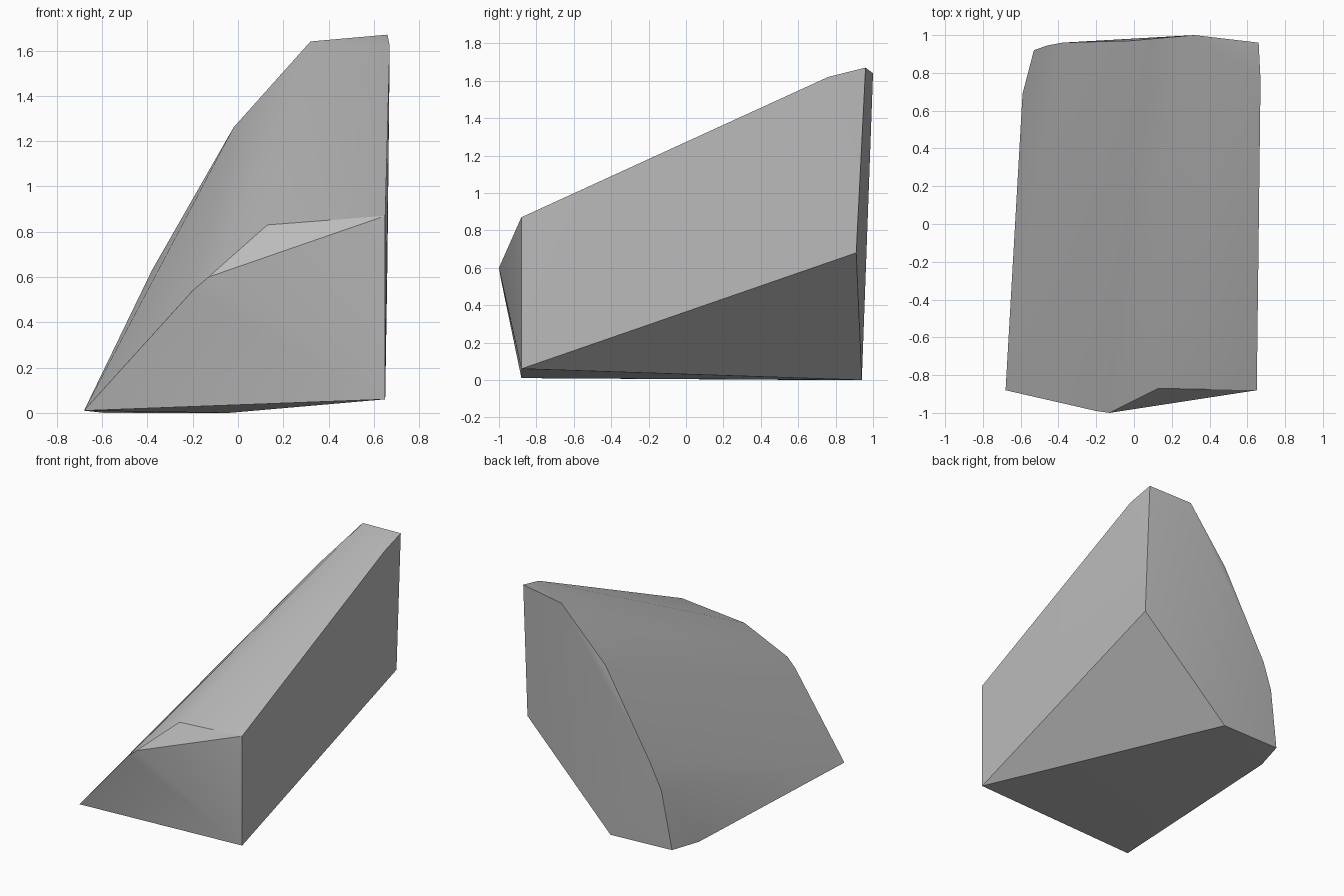
import bpy
import bmesh
import math

default_cube = bpy.data.objects.get("Cube")
if default_cube:
    bpy.data.objects.remove(default_cube, do_unlink=True)

# Flat stone colour
stone = bpy.data.materials.new("stone grey")
stone.use_nodes = True
grey = (0.5, 0.5, 0.5, 1)
stone.diffuse_color = grey
stone.node_tree.nodes["Principled BSDF"].inputs["Base Color"].default_value = grey

# Corners of the boulder, grouped by the side they belong to
front_corners = [
    (-.68, -.88, .01), (.65, -.88, .06), (.65, -.88, .87),
    (.13, -.87, .83), (-.2, -.99, .54), (-.13, -1, .6),
]
right_corners = [(.67, .76, 1.62), (.66, .96, 1.67), (.66, .91, .68)]
back_ridge = [
    (.32, 1, 1.64), (-.02, .97, 1.26), (-.38, .96, .63), (-.46, .945, .44),
]
base_corners = [(-.53, .92, .01), (-.59, .69, 0), (-.04, .94, 0)]


def convex_rock(name, corners, material):
    """Wrap a convex shell around the corners."""
    bm = bmesh.new()
    for corner in corners:
        bm.verts.new(corner)
    hull = bmesh.ops.convex_hull(bm, input=bm.verts[:])
    loose = [v for v in hull["geom_interior"] if isinstance(v, bmesh.types.BMVert)]
    bmesh.ops.delete(bm, geom=loose, context="VERTS")
    bmesh.ops.recalc_face_normals(bm, faces=bm.faces[:])
    mesh = bpy.data.meshes.new(name)
    bm.to_mesh(mesh)
    bm.free()
    mesh.materials.append(material)
    rock = bpy.data.objects.new(name, mesh)
    bpy.context.collection.objects.link(rock)
    return rock


# Boulder body, smooth across shallow facets and sharp at the main edges
boulder = convex_rock(
    "boulder", front_corners + right_corners + back_ridge + base_corners, stone)
bpy.ops.object.select_all(action="DESELECT")
boulder.select_set(True)
bpy.context.view_layer.objects.active = boulder
bpy.ops.object.shade_smooth_by_angle(angle=math.radians(30))
